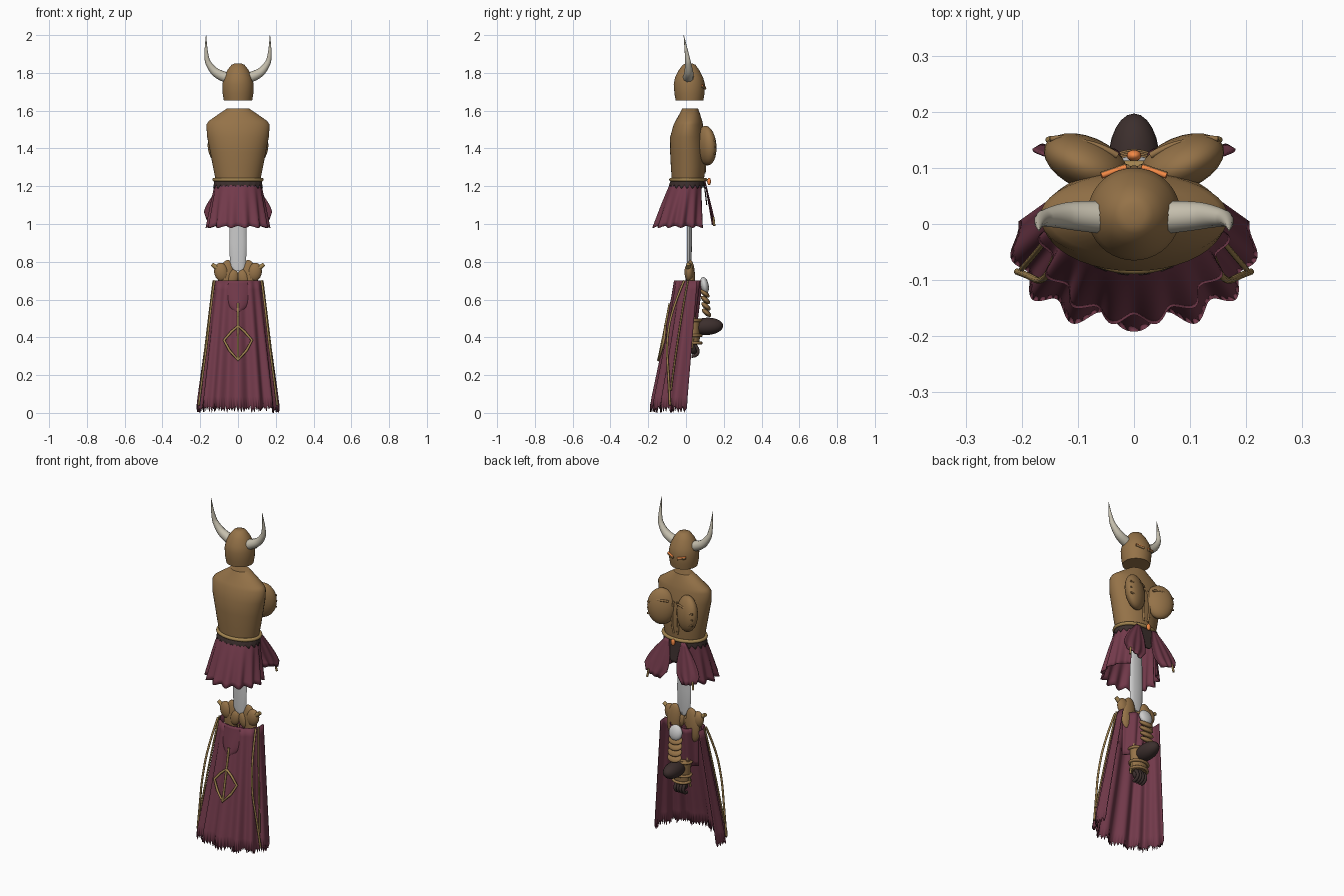
import bpy, bmesh, math, random

if "Cube" in bpy.data.objects:
    bpy.data.objects.remove(bpy.data.objects["Cube"])
random.seed(4)
pi = math.pi

def mat(name, c):
    m = bpy.data.materials.new(name)
    m.diffuse_color = (*c, 1)
    m.use_nodes = True
    m.node_tree.nodes["Principled BSDF"].inputs["Base Color"].default_value = m.diffuse_color
    return m

BRONZE = mat("bronze", (.30, .17, .065))
CLOTH = mat("cloth", (.17, .042, .07))
DARK = mat("dark_leather", (.045, .028, .026))
GOLD = mat("gold", (.36, .23, .08))
BONE = mat("bone", (.56, .52, .42))
GLOW = mat("gem", (.9, .25, .06))

def finish(name, bm, m, angle=40, thick=0):
    me = bpy.data.meshes.new(name)
    bmesh.ops.recalc_face_normals(bm, faces=bm.faces)
    bm.to_mesh(me)
    bm.free()
    o = bpy.data.objects.new(name, me)
    bpy.context.collection.objects.link(o)
    if m:
        me.materials.append(m)
    if thick:
        o.modifiers.new("thick", "SOLIDIFY").thickness = thick
    for x in bpy.context.selected_objects:
        x.select_set(False)
    o.select_set(True)
    bpy.context.view_layer.objects.active = o
    bpy.ops.object.shade_smooth_by_angle(angle=math.radians(angle))
    return o

def grid(name, f, nu, nv, m, closed=False, caps=False, thick=0, angle=40):
    """Surface f(u, v) with u, v in 0..1; optionally closed around u and capped."""
    bm = bmesh.new()
    cols = nu if closed else nu + 1
    rows = [[bm.verts.new(f(i / nu, j / nv)) for i in range(cols)] for j in range(nv + 1)]
    for a, b in zip(rows, rows[1:]):
        for i in range(nu):
            k = (i + 1) % cols
            bm.faces.new((a[i], a[k], b[k], b[i]))
    if caps:
        bm.faces.new(rows[0])
        bm.faces.new(rows[-1])
    return finish(name, bm, m, angle, thick)

def loft(name, rows, m, n=40, **kw):
    """Elliptical rings given as (z, half width, y min, y max)."""
    def f(u, v):
        z, rx, y0, y1 = rows[round(v * (len(rows) - 1))]
        a = 2 * pi * u
        return (rx * math.cos(a), (y0 + y1) / 2 + (y1 - y0) / 2 * math.sin(a), z)
    return grid(name, f, n, len(rows) - 1, m, closed=True, **kw)

def blob(name, loc, size, m, rot=(0, 0, 0)):
    bm = bmesh.new()
    bmesh.ops.create_uvsphere(bm, u_segments=24, v_segments=14, radius=1)
    bmesh.ops.scale(bm, vec=size, verts=bm.verts)
    o = finish(name, bm, m, 60)
    o.location, o.rotation_euler = loc, rot
    return o

def tube(name, pts, r, m, radii=None, cyclic=False, smooth=True):
    cu = bpy.data.curves.new(name, "CURVE")
    cu.dimensions = "3D"
    cu.bevel_depth, cu.bevel_resolution, cu.use_fill_caps = r, 3, True
    s = cu.splines.new("NURBS" if smooth else "POLY")
    s.points.add(len(pts) - 1)
    for i, p in enumerate(pts):
        s.points[i].co = (*p, 1)
        s.points[i].radius = radii[i] if radii else 1
    s.use_cyclic_u = cyclic
    if smooth:
        s.use_endpoint_u, s.order_u = not cyclic, 3
    o = bpy.data.objects.new(name, cu)
    bpy.context.collection.objects.link(o)
    cu.materials.append(m)
    return o

# Helmet
loft("helmet", [(1.655, .075, -.055, .092), (1.69, .081, -.061, .098), (1.74, .083, -.065, .1),
                (1.775, .075, -.058, .091), (1.815, .056, -.038, .07), (1.843, .034, -.017, .05),
                (1.849, .02, -.003, .036), (1.85, .006, .01, .022)], BRONZE, caps=True)
# Horns, brows and eye slits
for s in (-1, 1):
    tube("horn", [(s * .06, .012, 1.775), (s * .105, .015, 1.79), (s * .143, .014, 1.826),
                  (s * .172, .008, 1.88), (s * .169, -.012, 2.0)], .029, BONE, [1, .92, .68, .42, .03])
    tube("brow", [(s * .014, .102, 1.718), (s * .058, .087, 1.728)], .006, BRONZE)
    tube("eye_slit", [(s * .014, .101, 1.724), (s * .058, .086, 1.734)], .005, GLOW)

# Cuirass shell
loft("cuirass", [(1.232, .118, -.075, .095), (1.30, .132, -.08, .102), (1.38, .147, -.084, .104),
                 (1.46, .163, -.084, .1), (1.525, .168, -.066, .09), (1.545, .155, -.056, .086),
                 (1.58, .105, -.036, .075), (1.612, .058, -.02, .064)], BRONZE, caps=True)
# Chest plates with ridges
for s in (-1, 1):
    blob("chest_plate", (s * .085, .109, 1.415), (.08, .046, .105), BRONZE, (.08, 0, s * .4))
    tube("chest_ridge", [(s * .03, .122, 1.46), (s * .065, .143, 1.468), (s * .10, .146, 1.46)], .006, BRONZE)
    for k in range(3):
        tube("chest_rib", [(s * .12, .153, 1.37 + k * .035), (s * .15, .152, 1.372 + k * .035)], .005, BRONZE)
    tube("ab_ridge", [(s * .012, .098, 1.27), (s * .03, .106, 1.33), (s * .012, .1, 1.46)], .006, BRONZE)

# Belt and buckle gem
ring = [(.126 * math.cos(a * pi / 16), .012 + .092 * math.sin(a * pi / 16), 1.235) for a in range(32)]
tube("belt", ring, .01, GOLD, cyclic=True)
blob("buckle_gem", (0, .122, 1.225), (.013, .01, .02), GLOW)

# Pleated skirt, open on the buckle side
def drape(z0, z1, top, bottom, pleats, amp, scallop, push=0, gap=.6):
    """Cloth between two ellipses (rx, y min, y max), open by gap around +y."""
    def f(u, v):
        a = pi / 2 + gap + u * (2 * pi - 2 * gap)
        rx, y0, y1 = [p + (q - p) * v ** .85 for p, q in zip(top, bottom)]
        w = math.cos(u * pleats * 2 * pi)
        k = 1 + amp * v * w + push
        return (rx * k * math.cos(a), (y0 + y1) / 2 + (y1 - y0) / 2 * k * math.sin(a),
                z0 + (z1 - z0) * v + scallop * v * w)
    return f
grid("skirt", drape(1.23, .985, (.118, -.075, .095), (.16, -.172, .105), 11, .075, -.005), 132, 10,
     CLOTH, thick=.004, angle=60)
grid("scalloped_band", drape(1.232, 1.197, (.122, -.078, .098), (.128, -.09, .1), 18, .01, -.009, .02, .3),
     144, 3, DARK, thick=.003)
# Dark loincloth and two flared skirt panels
grid("loincloth", lambda u, v: ((u - .5) * .13 * (1 - .75 * v ** 2), .098 + .015 * v, 1.23 - .13 * v),
     8, 8, DARK, thick=.006)
for s in (-1, 1):
    def panel(u, v):
        w = .012 + .062 * math.sin(min(v * 1.25, 1) * pi / 2)
        x = .055 + .065 * v + (u - .5) * 2 * w * (1 - .35 * max(0, v - .8) * 5)
        return (s * x, .102 + .05 * v - .014 * (2 * u - 1) ** 2 * v + .004 * math.cos(u * 19) * v,
                1.23 - .22 * v + .03 * (u - .5) * v)
    grid("skirt_panel", panel, 24, 10, CLOTH, thick=.005, angle=60)
    tube("panel_tassel", [(s * .145, .145, 1.035), (s * .152, .15, .99)], .006, GOLD)

# Blade
loft("blade", [(.75, .03, .008, .024), (.775, .042, .006, .028), (.9, .046, .004, .032), (1.17, .04, .006, .03)],
     None, n=12, caps=True, angle=80)

# Shoulder guards with spikes
for s in (-1, 1):
    blob("shoulder_guard", (s * .062, .024, .71), (.044, .024, .1), BRONZE, (0, -s * .1, 0))
    blob("shoulder_plate", (s * .088, .016, .745), (.038, .024, .05), BRONZE, (0, s * .2, 0))
    blob("collar_plate", (s * .028, .014, .715), (.03, .018, .045), BRONZE, (0, -s * .2, 0))
    tube("shoulder_spike", [(s * .075, .015, .742), (s * .11, .012, .765), (s * .138, .012, .787)], .014,
         GOLD, [1, 1, .75])
    tube("shoulder_strap", [(s * .03, .05, .66), (s * .045, .05, .5), (s * .05, .03, .34)], .006, GOLD)

# Cape with folds and ragged hem
N = 110
teeth = [random.uniform(0, .024) if i % 2 else random.uniform(.026, .04) for i in range(N + 1)]
def cape(u, v):
    a = pi + u * pi
    yback = -.058 - .118 * v ** 1.1
    yside = .06 - .055 * v
    w = (.003 + .013 * v) * math.cos(u * 7 * 2 * pi)
    c, sn = math.cos(a), math.sin(a)
    x = (.13 + .085 * v - .6 * w) * math.copysign(abs(c) ** .85, c)
    y = yside + (yback - yside) * abs(sn) ** .72 + w * abs(sn)
    z = teeth[round(u * N)] if v == 1 else .70 - .66 * v
    return (x, y, z)
grid("cape", cape, N, 14, CLOTH, thick=.005, angle=60)
# Rounded flap on the cape and inner drape on the other side
def yb(z):
    t = max(0, .70 - z) / .66
    return -.061 - .118 * t ** 1.1 - .013 * t
grid("cape_flap", lambda u, v: ((u - .5) * .14 * math.sqrt(max(.02, 1 - v ** 3)),
     yb(.70 - .17 * v) - .003 + .02 * (2 * u - 1) ** 2, .70 - .17 * v), 12, 12, CLOTH, thick=.004)
grid("inner_drape", lambda u, v: ((u - .5) * .2 * (1 - .2 * v), .078 - .03 * v + .006 * math.cos(u * 25)
                                  - .06 * (2 * u - 1) ** 2, .70 - .24 * v), 40, 8, CLOTH, thick=.005, angle=60)
# Emblem and side cords
tube("emblem_stem", [(0, yb(z) - .005, z) for z in (.58, .48, .38, .28)], .006, GOLD)
tube("emblem_diamond", [(x, yb(z) - .005 + .1 * abs(x), z) for x, z in
     ((0, .46), (.035, .43), (.074, .385), (.045, .33), (0, .28), (-.045, .33), (-.074, .385), (-.035, .43))],
     .007, GOLD, cyclic=True, smooth=False)
for s in (-1, 1):
    tube("side_cord", [(s * .125, -.01, .70), (s * .145, -.075, .55), (s * .165, -.105, .36),
                       (s * .188, -.092, .2), (s * .208, -.085, .04)], .006, GOLD)
    tube("edge_cord", [(s * .13, .01, .70), (s * .155, -.03, .5), (s * .2, -.08, .12)], .005, GOLD)

# Knee cap and overlapping lames
blob("knee_cap", (0, .098, .675), (.042, .022, .045), None, (.2, 0, 0))
for k in range(4):
    blob("lame", (0, .1 + .003 * k, .632 - k * .034), (.044, .03, .014), BRONZE, (-.7, 0, 0))
# Dark padded cup, cuff bands and fist
blob("padded_cup", (0, .11, .458), (.046, .087, .046), DARK, (.05, 0, 0))
loft("cuff", [(.365, .045, .012, .07), (.42, .052, .005, .076), (.5, .058, .002, .082)], BRONZE, caps=True)
for z, r in ((.37, .05), (.41, .056), (.49, .06)):
    tube("cuff_band", [(r * math.cos(a * pi / 8), .041 + .04 * math.sin(a * pi / 8), z) for a in range(16)],
         .008, BRONZE, cyclic=True)
blob("fist", (0, .038, .345), (.038, .024, .035), DARK)
for k in range(4):
    x = -.027 + .018 * k
    tube("finger", [(x, .045, .36), (x, .07, .335), (x, .055, .3), (x, .03, .3)], .009, DARK)
